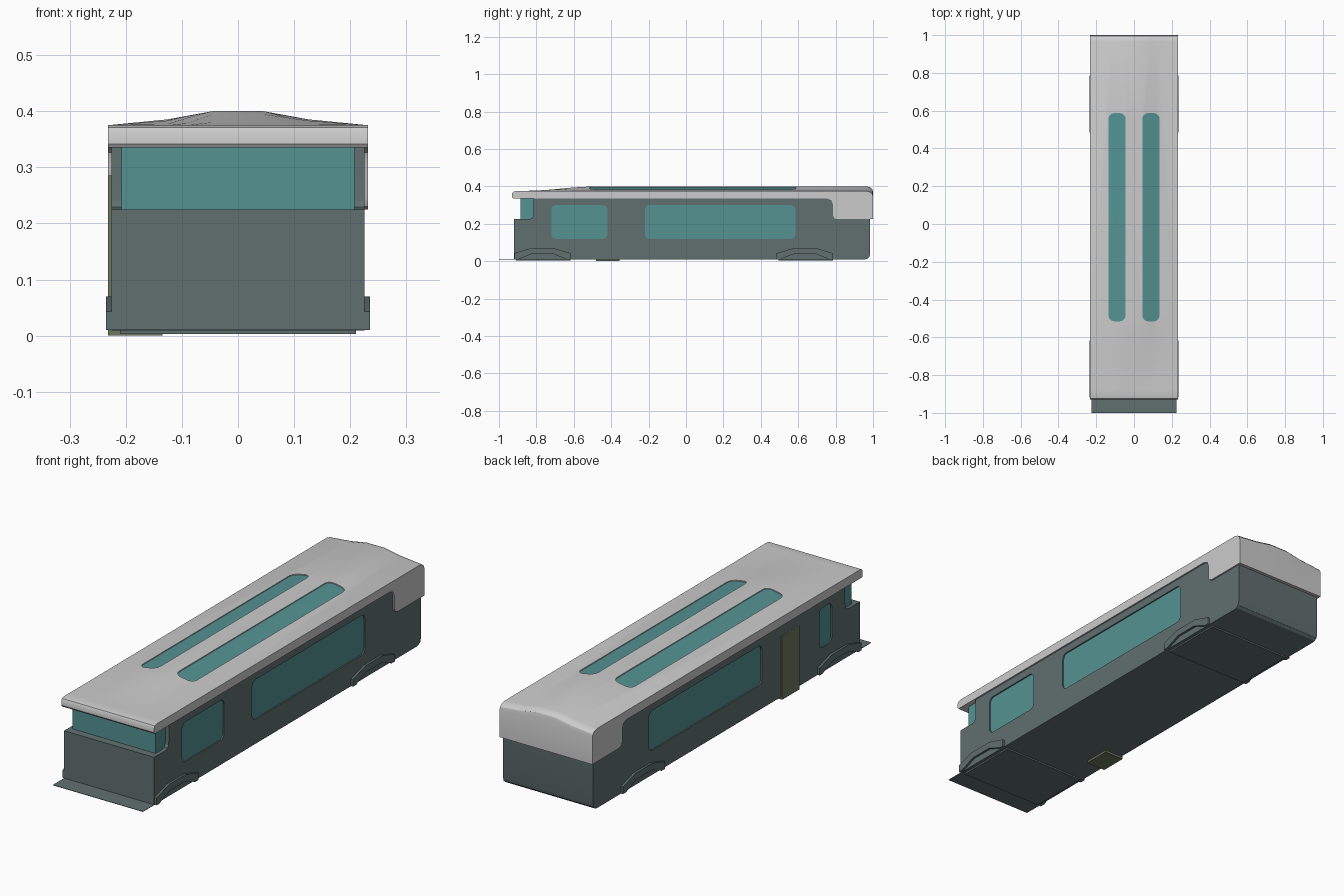
import bpy, bmesh, math
from mathutils import Vector

if "Cube" in bpy.data.objects:
    bpy.data.objects.remove(bpy.data.objects["Cube"])


def material(name, rgb):
    m = bpy.data.materials.new(name)
    m.diffuse_color = (*rgb, 1)
    m.use_nodes = True
    m.node_tree.nodes["Principled BSDF"].inputs["Base Color"].default_value = m.diffuse_color
    return m


PAINT = material("dark_paint", (0.12, 0.16, 0.16))
GLASS = material("teal_glass", (0.09, 0.29, 0.29))
OLIVE = material("olive_door", (0.15, 0.19, 0.11))


def finish(name, bm, mat=None):
    bmesh.ops.recalc_face_normals(bm, faces=bm.faces)
    me = bpy.data.meshes.new(name)
    bm.to_mesh(me)
    bm.free()
    ob = bpy.data.objects.new(name, me)
    bpy.context.collection.objects.link(ob)
    if mat:
        me.materials.append(mat)
    return ob


def prism(pts, a, b, axis):
    """Extrude a 2D outline: axis x uses (y, z) points, axis z uses (x, y)."""
    bm = bmesh.new()
    place = (lambda p: (a, *p)) if axis == 'x' else (lambda p: (*p, a))
    face = bm.faces.new([bm.verts.new(place(p)) for p in pts])
    new = bmesh.ops.extrude_face_region(bm, geom=[face])['geom']
    shift = Vector((b - a, 0, 0)) if axis == 'x' else Vector((0, 0, b - a))
    bmesh.ops.translate(bm, verts=[g for g in new if isinstance(g, bmesh.types.BMVert)], vec=shift)
    return bm


def rounded(u0, u1, v0, v1, r, n=5):
    pts = []
    for cu, cv, start in ((u1 - r, v1 - r, 0), (u0 + r, v1 - r, 90),
                          (u0 + r, v0 + r, 180), (u1 - r, v0 + r, 270)):
        for i in range(n + 1):
            t = math.radians(start + 90 * i / n)
            pts.append((cu + r * math.cos(t), cv + r * math.sin(t)))
    return pts


def box(name, x0, x1, y0, y1, z0, z1, mat):
    return finish(name, prism([(y0, z0), (y1, z0), (y1, z1), (y0, z1)], x0, x1, 'x'), mat)


def boolean(ob, cutters, op='DIFFERENCE'):
    for c in cutters:
        m = ob.modifiers.new("cut", 'BOOLEAN')
        m.object, m.operation, m.solver = c, op, 'EXACT'
    bpy.context.view_layer.update()
    dg = bpy.context.evaluated_depsgraph_get()
    me = bpy.data.meshes.new_from_object(ob.evaluated_get(dg))
    ob.modifiers.clear()
    ob.data = me


def lerp(x, table):
    for (x0, y0), (x1, y1) in zip(table, table[1:]):
        if x <= x1:
            return y0 + (y1 - y0) * max(0, (x - x0) / (x1 - x0))
    return table[-1][1]


# Body with a stepped nose and rounded tail
body = finish("body", prism(
    [(-.92, .01), (-.92, .225), (-.84, .225), (-.825, .229), (-.817, .24), (-.815, .26),
     (-.815, .35), (.985, .35), (.985, .04), (.98, .022), (.968, .012), (.955, .01)],
    -.225, .225, 'x'), PAINT)

# Side windows, recessed: (side, y range)
helpers = []
for side, y0, y1 in ((1, -.72, -.42), (1, -.22, .585), (-1, -.72, -.63), (-1, -.22, .585)):
    outline = rounded(y0, y1, .12, .30, .025)
    helpers.append(finish("window_cutter", prism(outline, side * .205, side * .24, 'x')))
    finish("side_window", prism(outline, side * .20, side * .219, 'x'), GLASS)
boolean(body, helpers)

# Wraparound windshield
box("windshield", -.208, .208, -.885, -.80, .22, .345, GLASS)

# Roof slab with a rear cap, then crowned along the middle
CROWN_X = [(0, 1), (.045, 1), (.09, .68), (.125, .42), (.232, 0)]
CROWN_Y = [(-.88, 0), (-.75, .22), (-.6, .78), (-.5, 1), (2, 1)]


def roof_mesh():
    bm = prism([(-.93, .342), (-.93, .362), (-.925, .371), (-.91, .375), (.965, .375),
                (.985, .370), (.996, .36), (1.0, .345), (1.0, .225), (.81, .225),
                (.793, .23), (.785, .245), (.785, .305), (.777, .326), (.755, .335),
                (-.925, .335)], -.232, .232, 'x')
    cuts = [(Vector((s * x, 0, 0)), Vector((1, 0, 0))) for x, _ in CROWN_X[1:4] for s in (-1, 1)]
    cuts += [(Vector((0, y, 0)), Vector((0, 1, 0))) for y in (-.88, -.75, -.6, -.5)]
    for co, no in cuts:
        bmesh.ops.bisect_plane(bm, geom=bm.verts[:] + bm.edges[:] + bm.faces[:],
                               plane_co=co, plane_no=no, dist=1e-5)
    for v in bm.verts:
        if v.co.z > .343:
            v.co.z += .025 * lerp(abs(v.co.x), CROWN_X) * lerp(v.co.y, CROWN_Y)
    return bm


roof = finish("roof", roof_mesh())

# Long skylights that follow the roof slope
sky_cutters = []
for s in (-1, 1):
    x0, x1 = sorted((s * .045, s * .135))
    cutter = finish("skylight_cutter", prism(rounded(x0, x1, -.515, .587, .03), .36, .45, 'z'))
    sky_cutters.append(cutter)
    bm = roof_mesh()
    bmesh.ops.translate(bm, verts=bm.verts, vec=(0, 0, -.004))
    pane = finish("skylight", bm, GLASS)
    boolean(pane, [cutter], 'INTERSECT')
    pane.data.materials.clear()
    pane.data.materials.append(GLASS)
boolean(roof, sky_cutters)
for c in helpers + sky_cutters:
    bpy.data.objects.remove(c)

# Wheel arches and the low pads under them
for cy, label in ((-.768, "front"), (.635, "rear")):
    half = [(.15, .01), (.15, .043), (.06, .07)]
    inner = [(.055, .04), (.125, .012), (.125, .01)]
    pts = [(cy + y, z) for y, z in half] + [(cy - y, z) for y, z in half[::-1]]
    pts += [(cy - y, z) for y, z in inner[::-1]] + [(cy + y, z) for y, z in inner]
    for s in (-1, 1):
        finish(label + "_arch", prism(pts, s * .215, s * .235, 'x'), PAINT)
    box(label + "_pad", -.21, .21, cy - .14, cy + .15, .003, .012, PAINT)

# Front lip plate and the door on the left side
box("front_lip", -.225, .225, -1.0, -.90, .009, .011, PAINT)
box("door", -.232, -.135, -.48, -.355, 0, .285, OLIVE)

# Smooth curved areas, keep edges crisp
for ob in bpy.data.objects:
    ob.select_set(ob.type == 'MESH')
bpy.context.view_layer.objects.active = roof
bpy.ops.object.shade_smooth_by_angle(angle=math.radians(30))
